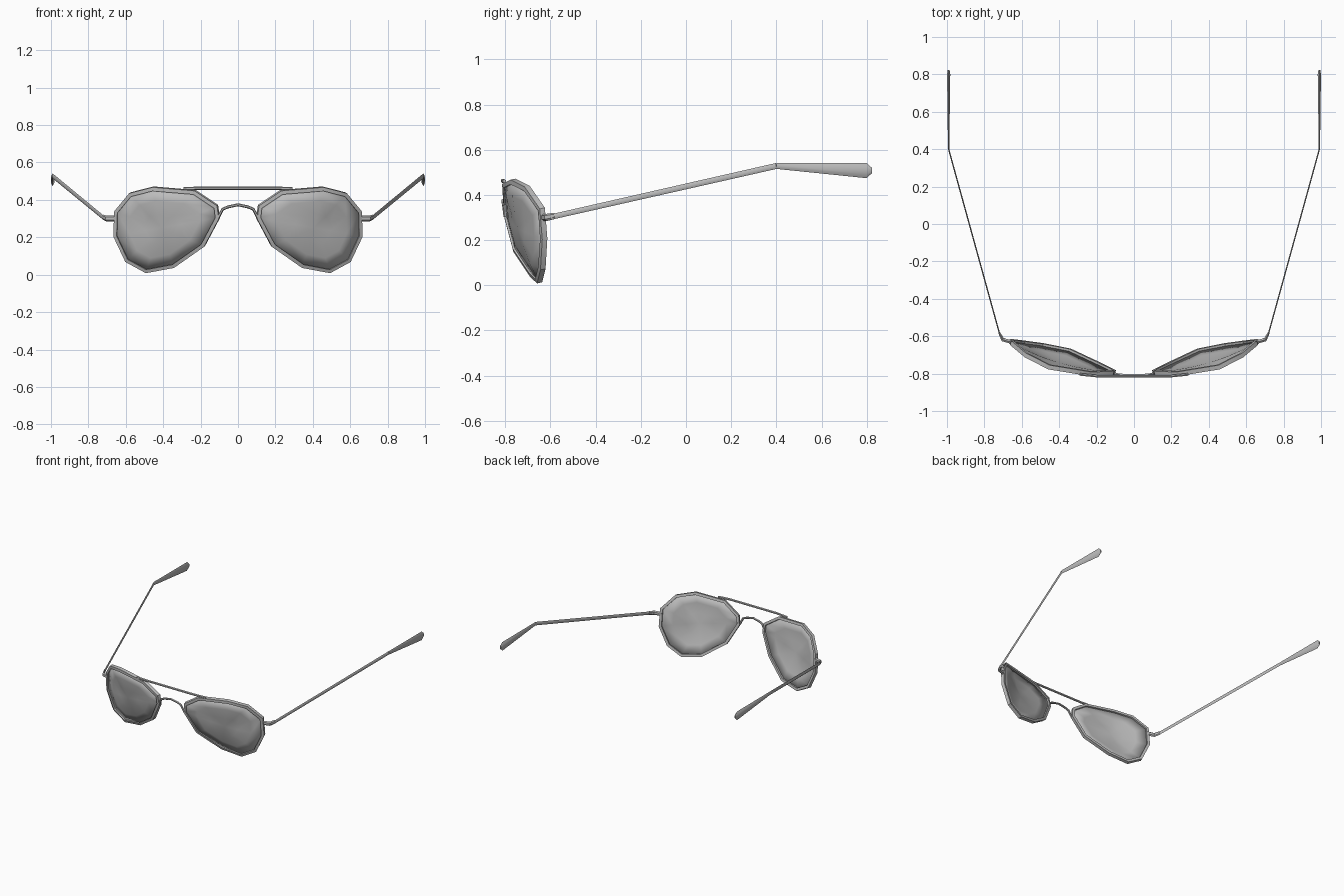
import bpy, bmesh, math
from mathutils import Vector

cube = bpy.data.objects.get("Cube")
if cube:
    bpy.data.objects.remove(cube, do_unlink=True)


def make_material(name, value):
    mat = bpy.data.materials.new(name)
    mat.use_nodes = True
    colour = (value, value, value, 1)
    mat.diffuse_color = colour
    mat.node_tree.nodes["Principled BSDF"].inputs["Base Color"].default_value = colour
    return mat


GREY = make_material("satin grey", 0.5)


def loft(name, rings, closed=False, point=None, mirror=True, angle=35):
    """Skin a list of rings; close the loop, cap the ends or fan to a point."""
    bm = bmesh.new()
    loops = [[bm.verts.new(p) for p in ring] for ring in rings]
    pairs = list(zip(loops, loops[1:]))
    if closed:
        pairs.append((loops[-1], loops[0]))
    n = len(loops[0])
    for a, b in pairs:
        for i in range(n):
            j = (i + 1) % n
            bm.faces.new((a[i], a[j], b[j], b[i]))
    if point is not None:
        tip = bm.verts.new(point)
        for i in range(n):
            bm.faces.new((loops[-1][i], loops[-1][(i + 1) % n], tip))
    elif not closed:
        bm.faces.new(loops[0])
        bm.faces.new(loops[-1])
    bmesh.ops.recalc_face_normals(bm, faces=bm.faces)
    mesh = bpy.data.meshes.new(name)
    bm.to_mesh(mesh)
    bm.free()
    mesh.materials.append(GREY)
    obj = bpy.data.objects.new(name, mesh)
    bpy.context.collection.objects.link(obj)
    bpy.ops.object.select_all(action="DESELECT")
    obj.select_set(True)
    bpy.context.view_layer.objects.active = obj
    bpy.ops.object.shade_smooth_by_angle(angle=math.radians(angle))
    if mirror:
        obj.modifiers.new("Mirror", "MIRROR")
    return obj


def sweep(name, path, sizes, sides=6, mirror=True):
    """Sweep an oval of given half width and half height along a path."""
    pts = [Vector(p) for p in path]
    rings = []
    for i, p in enumerate(pts):
        tangent = (pts[min(i + 1, len(pts) - 1)] - pts[max(i - 1, 0)]).normalized()
        side = tangent.cross(Vector((0, 0, 1))).normalized()
        up = side.cross(tangent)
        w, h = sizes[i]
        turns = [2 * math.pi * k / sides for k in range(sides)]
        rings.append([p + side * w * math.sin(t) + up * h * math.cos(t) for t in turns])
    return loft(name, rings, mirror=mirror)


# Outer outline of the left rim, wrapped around the face
outline = [Vector(p) for p in (
    (.10, -.795, .30), (.11, -.80, .37), (.23, -.805, .45), (.455, -.768, .469),
    (.58, -.705, .437), (.66, -.638, .34), (.664, -.627, .205), (.60, -.635, .07),
    (.49, -.65, .01), (.34, -.68, .038), (.18, -.755, .15))]
count = len(outline)
centre = sum(outline, Vector()) / count
normal = Vector()
for i, p in enumerate(outline):
    normal += (p - centre).cross(outline[(i + 1) % count] - centre)
normal.normalize()
if normal.y > 0:
    normal = -normal

# Rims: rectangular section following the outline
RIM, DEPTH = 0.02, 0.014
rim_rings, inner = [], []
for i, p in enumerate(outline):
    along = (outline[(i + 1) % count] - outline[i - 1]).normalized()
    inward = along.cross(normal).normalized()
    if inward.dot(centre - p) < 0:
        inward = -inward
    q = p + inward * RIM
    rim_rings.append([p + normal * DEPTH * .7, p - normal * DEPTH,
                      q - normal * DEPTH, q + normal * DEPTH])
    inner.append(p + inward * RIM * .7)
loft("lens_rims", rim_rings, closed=True)

# Lenses: shallow dome inside each rim
BULGE = 0.03
domes = [[centre + (p - centre) * t + normal * BULGE * (1 - t * t) for p in inner]
         for t in (1, .7, .35)]
lens = loft("lenses", domes, point=centre + normal * BULGE, angle=60)
solid = lens.modifiers.new("Thickness", "SOLIDIFY")
solid.thickness = 0.006
solid.offset = 0

# Arched nose bridge
half = [(.105, -.80, .305), (.082, -.806, .35), (.055, -.808, .362)]
arch = half + [(0, -.81, .374)] + [(-x, y, z) for x, y, z in reversed(half)]
sweep("nose_bridge", arch, [(.008, .008)] * len(arch), mirror=False)

# Straight brow bar across both rims
bar = [(-.29, -.804, .46), (-.2, -.813, .462), (.2, -.813, .462), (.29, -.804, .46)]
sweep("brow_bar", bar, [(.008, .009)] * len(bar), mirror=False)

# Hinges at the outer rim edges
sweep("hinges", [(.645, -.634, .30), (.702, -.618, .30), (.72, -.582, .307)],
      [(.011, .016), (.011, .016), (.006, .014)])

# Thin temple arms rising to the ears
BEND = (.991, .40, .528)
sweep("temple_arms", [(.716, -.597, .302), BEND], [(.004, .012), (.004, .013)])

# Flared ear tips
sweep("ear_tips", [BEND, (.991, .80, .507), (.991, .823, .508)],
      [(.004, .013), (.01, .033), (.006, .012)])
